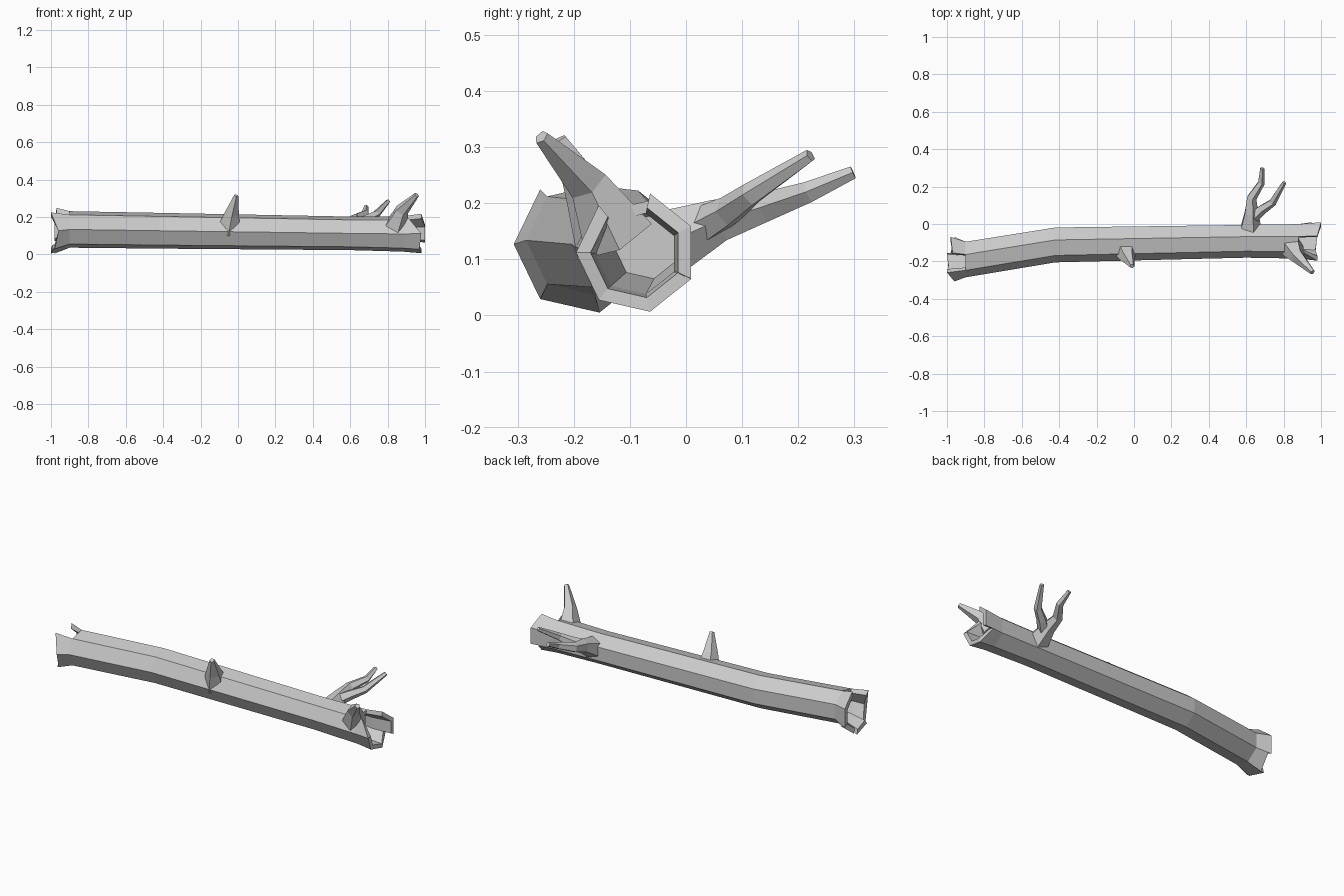
import bpy, bmesh, math
from mathutils import Vector

cube = bpy.data.objects.get("Cube")
if cube:
    bpy.data.objects.remove(cube)

SIDES = 7
bark = bpy.data.materials.new("grey_bark")
bark.use_nodes = True
GREY = (0.6, 0.6, 0.6, 1)
bark.diffuse_color = GREY
bark.node_tree.nodes["Principled BSDF"].inputs["Base Color"].default_value = GREY


def finish(name, bm):
    bmesh.ops.recalc_face_normals(bm, faces=bm.faces[:])
    mesh = bpy.data.meshes.new(name)
    bm.to_mesh(mesh)
    bm.free()
    mesh.materials.append(bark)
    obj = bpy.data.objects.new(name, mesh)
    bpy.context.collection.objects.link(obj)


def corner(x, y, z, r, k):
    # Corner 0 points to the front, then the count goes over the top
    a = math.pi - k * math.tau / SIDES
    return Vector((x, y + r * math.cos(a), z + r * math.sin(a)))


def loft(bm, rings):
    loops = [[bm.verts.new(p) for p in ring] for ring in rings]
    for a, b in zip(loops, loops[1:]):
        n = len(a)
        for i in range(n):
            j = (i + 1) % n
            bm.faces.new((a[i], a[j], b[j], b[i]))
    bm.faces.new(loops[0])
    bm.faces.new(loops[-1])


def limb(name, path, sides=5):
    # Tapered branch through points (x, y, z, radius)
    bm = bmesh.new()
    pts = [Vector(p[:3]) for p in path]
    rings = []
    for i, p in enumerate(pts):
        d = (pts[min(i + 1, len(pts) - 1)] - pts[max(i - 1, 0)]).normalized()
        u = d.cross(Vector((0, 0, 1))).normalized()
        v = u.cross(d)
        angles = [k * math.tau / sides for k in range(sides)]
        rings.append([p + path[i][3] * (u * math.cos(a) + v * math.sin(a)) for a in angles])
    loft(bm, rings)
    finish(name, bm)


def splinters(name, base, tip, ends):
    # Broken wall panels around an open end; None is a missing panel
    bm = bmesh.new()
    for k, xs in enumerate(ends):
        if xs is None:
            continue
        rings = []
        for (x, y, z, r), tips in ((base, (base[0], base[0])), (tip, xs)):
            rings.append([corner(tips[0], y, z, r, k), corner(tips[1], y, z, r, k + 1),
                          corner(tips[1], y, z, r * 0.76, k + 1),
                          corner(tips[0], y, z, r * 0.76, k)])
        loft(bm, rings)
    finish(name, bm)


# Bent hollow-ended trunk: pocket, outer bark, pocket
left_rim = (-0.9, -0.185, 0.134, 0.1)
right_rim = (0.88, -0.088, 0.11, 0.097)
sections = [(-0.75, -0.16, 0.134, 0.06),
            (-0.9, -0.185, 0.134, 0.076),
            left_rim,
            (-0.42, -0.107, 0.127, 0.098),
            (0.6, -0.088, 0.113, 0.092),
            right_rim,
            (0.88, -0.088, 0.11, 0.074),
            (0.72, -0.07, 0.122, 0.058)]
bm = bmesh.new()
loft(bm, [[corner(*s, k) for k in range(SIDES)] for s in sections])
finish("trunk", bm)

# Splintered ends
splinters("left_splinters", left_rim, (-1, -0.182, 0.127, 0.125),
          [(-0.96, -1.0), None, (-0.97, -0.98), (-0.98, -0.98),
           (-0.96, -0.98), (-1.0, -0.99), (-0.98, -0.96)])
splinters("right_splinters", right_rim, (1, -0.088, 0.112, 0.108),
          [(0.98, 0.91), None, (0.98, 1.0), (1.0, 1.0),
           (0.95, 0.98), (0.98, 0.97), (0.97, 0.98)])

# Branch stubs on the front
limb("middle_stub", [(-0.05, -0.13, 0.13, 0.07), (-0.035, -0.175, 0.22, 0.042),
                     (-0.01, -0.225, 0.315, 0.013)])
limb("front_branch", [(0.84, -0.12, 0.14, 0.07), (0.875, -0.175, 0.235, 0.038),
                      (0.955, -0.258, 0.318, 0.014)])

# Forked branch on the back
limb("back_branch_long", [(0.62, -0.04, 0.125, 0.065), (0.625, 0.06, 0.17, 0.04),
                          (0.628, 0.14, 0.192, 0.028), (0.68, 0.22, 0.22, 0.02),
                          (0.685, 0.298, 0.255, 0.012)])
limb("back_branch_fork", [(0.63, 0.03, 0.16, 0.035), (0.68, 0.075, 0.185, 0.028),
                          (0.74, 0.115, 0.215, 0.022), (0.803, 0.222, 0.285, 0.012)])
